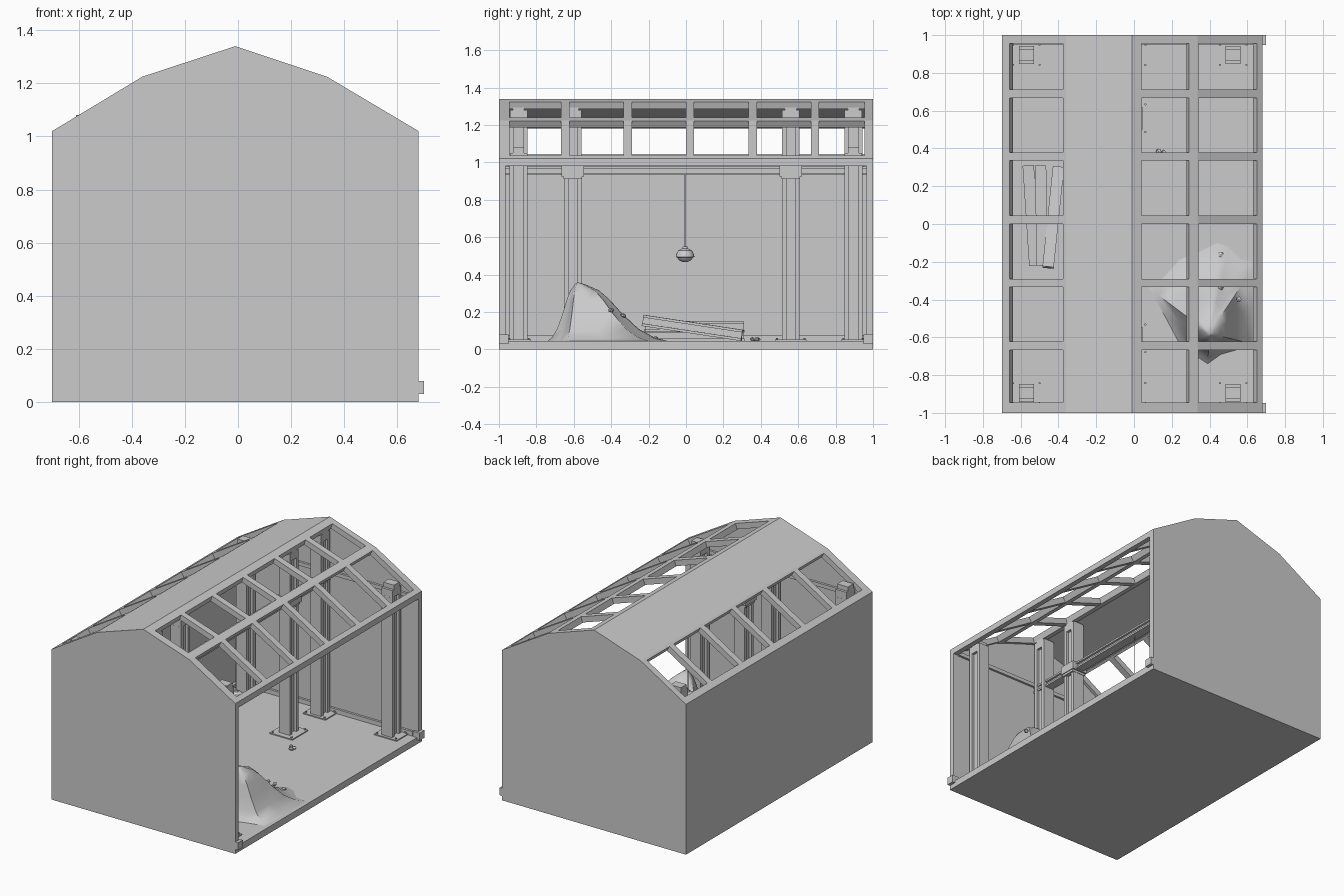
import bpy, bmesh, math, random
from mathutils import Vector, Matrix

if "Cube" in bpy.data.objects:
    bpy.data.objects.remove(bpy.data.objects["Cube"])

random.seed(4)
CX = -0.01
WALL = 0.965


def prism(bm, pts, axis, lo, hi):
    """Extrude a 2D outline along an axis: 'y' takes (x,z), 'z' takes (x,y)."""
    def put(p, d):
        return (p[0], d, p[1]) if axis == 'y' else (p[0], p[1], d)
    a = [bm.verts.new(put(p, lo)) for p in pts]
    b = [bm.verts.new(put(p, hi)) for p in pts]
    bm.faces.new(a)
    bm.faces.new(b[::-1])
    for i in range(len(pts)):
        j = (i + 1) % len(pts)
        bm.faces.new((a[i], b[i], b[j], a[j]))
    return a + b


def box(bm, x0, x1, y0, y1, z0, z1):
    prism(bm, [(x0, y0), (x1, y0), (x1, y1), (x0, y1)], 'z', z0, z1)


def finish(name, bm, smooth=None):
    bmesh.ops.recalc_face_normals(bm, faces=bm.faces)
    me = bpy.data.meshes.new(name)
    bm.to_mesh(me)
    bm.free()
    ob = bpy.data.objects.new(name, me)
    bpy.context.collection.objects.link(ob)
    if smooth:
        bpy.ops.object.select_all(action='DESELECT')
        ob.select_set(True)
        bpy.context.view_layer.objects.active = ob
        bpy.ops.object.shade_smooth_by_angle(angle=math.radians(smooth))
    return ob


def boxes(name, *dims):
    bm = bmesh.new()
    for d in dims:
        box(bm, *d)
    return finish(name, bm)


def h_outline(w, h, web, fl):
    """H-shaped steel section, flanges at both y ends."""
    w, h, web = w / 2, h / 2, web / 2
    i = h - fl
    return [(-w, -h), (w, -h), (w, -i), (web, -i), (web, i), (w, i), (w, h),
            (-w, h), (-w, i), (-web, i), (-web, -i), (-w, -i)]


def lathe(bm, prof, cx, cy, n):
    vs = [bm.verts.new((cx + r, cy, z)) for r, z in prof]
    es = [bm.edges.new(p) for p in zip(vs, vs[1:])]
    bmesh.ops.spin(bm, geom=vs + es, cent=(cx, cy, 0), axis=(0, 0, 1),
                   angle=math.tau, steps=n)
    bmesh.ops.remove_doubles(bm, verts=bm.verts, dist=1e-5)


# Shell: floor, gabled end walls, solid left wall, header over the open side
gable = [(-0.7, 0), (0.68, 0), (0.68, 1.02), (0.335, 1.225), (CX, 1.34),
         (-0.36, 1.225), (-0.7, 1.02)]
boxes("floor", (-0.7, 0.68, -WALL, WALL, 0, 0.045))
for name, a, b in (("front_wall", -1, -WALL), ("back_wall", WALL, 1)):
    bm = bmesh.new()
    prism(bm, gable, 'y', a, b)
    finish(name, bm)
boxes("left_wall", (-0.7, -0.665, -WALL, WALL, 0.045, 1.02))
boxes("side_header", (0.645, 0.68, -WALL, WALL, 0.98, 1.02))
boxes("corner_blocks", *[(0.65, 0.7, y, y + 0.052, 0.03, 0.08) for y in (-1.0, 0.948)])

# Roof: each slope made of bars along y, plus rafters between the openings
rafters = [(-WALL, -0.945), (0.955, WALL)] + [(y - 0.022, y + 0.022)
                                              for y in (-0.645, -0.312, 0.022, 0.357, 0.69)]


def roof_slope(name, a, b, bars=None):
    bm = bmesh.new()
    a, b = Vector(a), Vector(b)
    d = (b - a).normalized()
    n = Vector((d.y, -d.x))
    if n.y > 0:
        n = -n
    def strip(x0, x1, y0, y1, t):
        p, q = (a + d * ((x - a.x) / d.x) for x in (x0, x1))
        prism(bm, [p, q, q + n * t, p + n * t], 'y', y0, y1)
    if not bars:
        strip(a.x, b.x, -WALL, WALL, 0.035)
    else:
        for x0, x1 in bars:
            strip(x0, x1, -WALL, WALL, 0.04)
        for y0, y1 in rafters:
            strip(bars[0][1], bars[-1][0], y0, y1, 0.038)
    finish(name, bm)


roof_slope("roof_left_lower", gable[6], gable[5], [(-0.7, -0.66), (-0.375, -0.36)])
roof_slope("roof_left_upper", gable[5], gable[4])
roof_slope("roof_right_upper", gable[4], gable[3], [(CX, 0.04), (0.29, 0.335)])
roof_slope("roof_right_lower", gable[3], gable[2], [(0.335, 0.342), (0.65, 0.68)])

# Steel columns with caps, base plates and bolts
columns = [(x, y) for x in (-0.57, CX, 0.525) for y in (-0.895, 0.895)]
columns += [(CX, -0.605), (CX, 0.56)]
section = h_outline(0.08, 0.095, 0.045, 0.024)
for i, (x, y) in enumerate(columns):
    top = 1.23 if x == CX else 1.0
    bm = bmesh.new()
    prism(bm, [(x + p, y + q) for p, q in section], 'z', 0.045, top)
    finish(f"column_{i + 1}", bm)
    cap = bmesh.new()
    box(cap, x - 0.04, x + 0.04, y - 0.047, y + 0.047, top, top + 0.05)
    box(cap, x - 0.04, x + 0.04, y - 0.03, y + 0.03, top + 0.05, top + (0.065 if x == CX else 0.08))
    finish(f"column_cap_{i + 1}", cap)
    h = 0.065 if abs(y) > 0.8 else 0.085
    boxes(f"base_plate_{i + 1}", (x - 0.085, x + 0.085, y - h, y + h, 0.045, 0.052))
    bm = bmesh.new()
    for sx in (-1, 1):
        for sy in (-1, 1):
            bmesh.ops.create_cone(bm, cap_ends=True, segments=6, radius1=0.006, radius2=0.006,
                                  depth=0.01, matrix=Matrix.Translation(
                                      (x + sx * 0.07, y + sy * (h - 0.012), 0.057)))
    finish(f"base_bolts_{i + 1}", bm)

# Overhead beam along the middle with clamped joints at the inner columns
bm = bmesh.new()
prism(bm, [(CX + p, 0.955 + q) for p, q in h_outline(0.06, 0.045, 0.03, 0.012)], 'y', -WALL, WALL)
finish("overhead_beam", bm)
for i, y in enumerate((-0.605, 0.56)):
    boxes(f"beam_joint_{i + 1}", (CX - 0.055, CX + 0.055, y - 0.06, y + 0.06, 0.925, 0.98),
          (CX - 0.05, CX + 0.05, y - 0.05, y + 0.05, 0.91, 0.925))

# Wall rails at the foot and top of the walls
for name, z0, z1 in (("foot_rails", 0.045, 0.075), ("top_rails", 0.975, 1.0)):
    boxes(name, (-0.665, -0.645, -WALL, WALL, z0, z1),
          (-0.645, 0.645, -WALL, -0.95, z0, z1), (-0.645, 0.645, 0.95, WALL, z0, z1))

# Hanging lamp
bm = bmesh.new()
lathe(bm, [(0, 0.55), (0.012, 0.549), (0.014, 0.54), (0.036, 0.53), (0.048, 0.508), (0.05, 0.494),
           (0.042, 0.492), (0.034, 0.478), (0.018, 0.469), (0, 0.467)], CX, -0.005, 20)
finish("lamp", bm, 35)
boxes("lamp_cord", (CX - 0.002, CX + 0.002, -0.007, -0.003, 0.549, 0.94))

# Rubble heap: rings shrinking from the foot outline to the peak
foot = [(0.65, -0.2), (0.57, -0.19), (0.5, -0.12), (0.44, -0.1), (0.34, -0.15), (0.24, -0.19),
        (0.16, -0.28), (0.08, -0.34), (0.17, -0.5), (0.25, -0.65), (0.33, -0.7), (0.39, -0.74),
        (0.46, -0.69), (0.53, -0.67), (0.65, -0.64), (0.655, -0.42)]
peak = Vector((0.4, -0.58, 0.36))
bm = bmesh.new()
prev = None
for t, z in ((1, 0.045), (0.85, 0.065), (0.68, 0.11), (0.5, 0.19), (0.36, 0.265), (0.24, 0.315), (0.1, 0.345)):
    ring = [bm.verts.new((peak.x + (x - peak.x) * t, peak.y + (y - peak.y) * t, z)) for x, y in foot]
    if prev:
        for i in range(len(ring)):
            j = (i + 1) % len(ring)
            bm.faces.new((prev[i], prev[j], ring[j], ring[i]))
    prev = ring
tip = bm.verts.new(peak)
for i in range(len(prev)):
    bm.faces.new((prev[i], prev[(i + 1) % len(prev)], tip))
finish("rubble_heap", bm, 60)

# Small stones on the heap and the floor
stones = [(0.46, -0.16, 0.06), (0.46, -0.335, 0.18), (0.555, -0.4, 0.21), (0.5, -0.34, 0.105),
          (0.13, 0.385, 0.055), (0.16, 0.375, 0.055), (0.15, 0.355, 0.053)]
for i, s in enumerate(stones):
    bm = bmesh.new()
    bmesh.ops.create_icosphere(bm, subdivisions=1, radius=0.017)
    for v in bm.verts:
        v.co *= random.uniform(0.7, 1.15)
        v.co.z *= 0.75
        v.co += Vector(s)
    finish(f"stone_{i + 1}", bm)

# Stack of fallen steel beams by the left wall
fallen = [((-0.525, -0.22, 0.075), (-0.56, 0.31, 0.075)),
          ((-0.485, -0.22, 0.125), (-0.495, 0.31, 0.12)),
          ((-0.455, -0.23, 0.155), (-0.40, 0.30, 0.075))]
for i, (a, b) in enumerate(fallen):
    a, b = Vector(a), Vector(b)
    bm = bmesh.new()
    prism(bm, h_outline(0.06, 0.06, 0.025, 0.014), 'z', 0, (b - a).length)
    rot = (b - a).to_track_quat('Z', 'Y').to_matrix().to_4x4()
    bm.transform(Matrix.Translation(a) @ rot)
    finish(f"fallen_beam_{i + 1}", bm)
